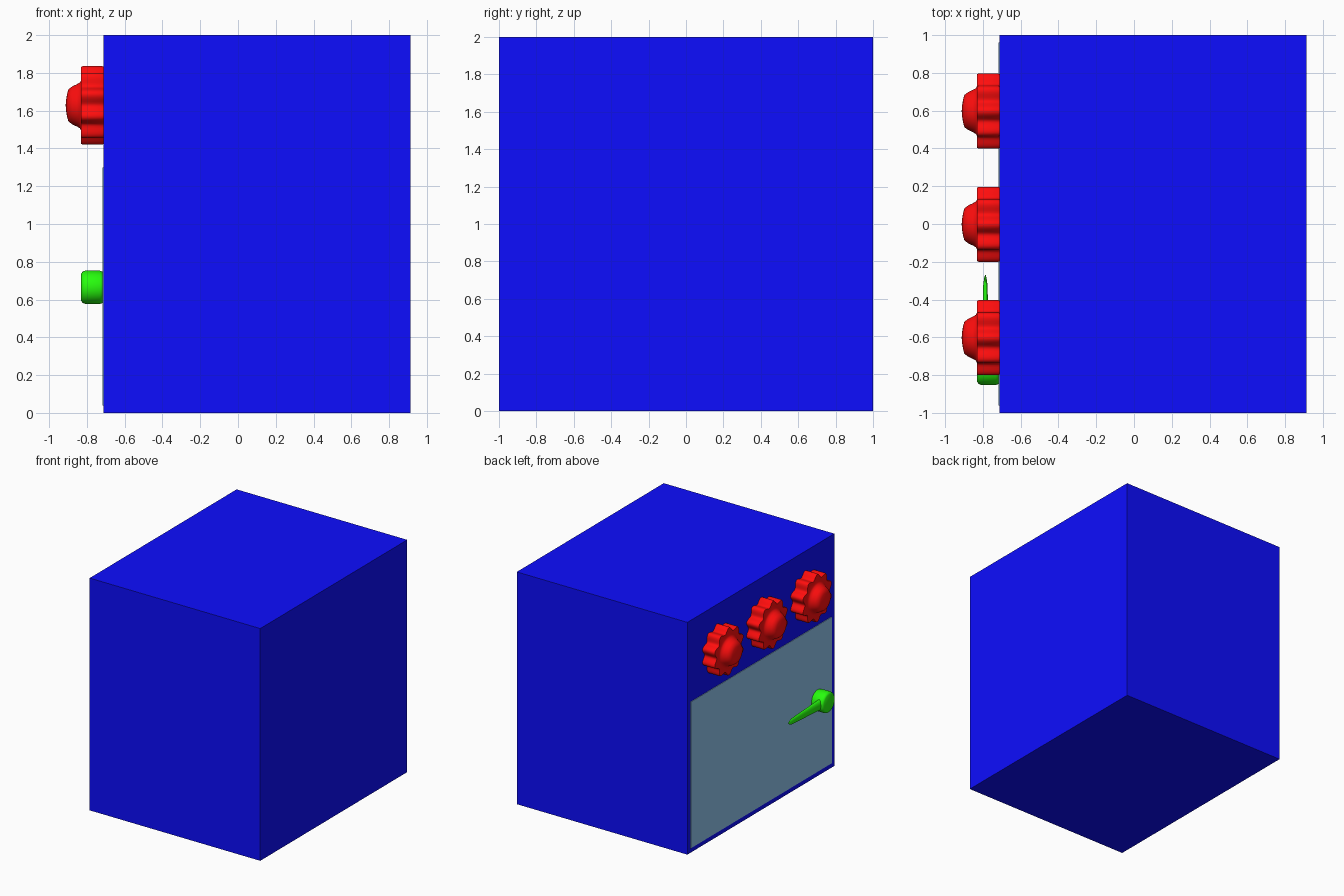
import bpy, bmesh, math

if "Cube" in bpy.data.objects:
    bpy.data.objects.remove(bpy.data.objects["Cube"])


def material(name, rgb):
    m = bpy.data.materials.new(name)
    m.diffuse_color = (*rgb, 1)
    m.use_nodes = True
    m.node_tree.nodes["Principled BSDF"].inputs["Base Color"].default_value = m.diffuse_color
    return m


BLUE = material("blue", (0.004, 0.004, 1.0))
RED = material("red", (1.0, 0.004, 0.004))
GREEN = material("green", (0.02, 0.98, 0.004))
SLATE = material("slate", (0.29, 0.57, 0.88))
FACE = -0.713   # x of the oven's working face


def box(name, lo, hi, mat):
    bpy.ops.mesh.primitive_cube_add(size=1, location=[(a + b) / 2 for a, b in zip(lo, hi)])
    ob = bpy.context.object
    ob.name = name
    ob.scale = [b - a for a, b in zip(lo, hi)]
    ob.data.materials.append(mat)
    return ob


def loft(name, rings, mat, location=(0, 0, 0)):
    """Skin a list of closed rings and cap both ends."""
    bm = bmesh.new()
    vs = [[bm.verts.new(p) for p in ring] for ring in rings]
    n = len(vs[0])
    for a, b in zip(vs, vs[1:]):
        for i in range(n):
            j = (i + 1) % n
            bm.faces.new((a[i], a[j], b[j], b[i]))
    bm.faces.new(vs[0])
    bm.faces.new(vs[-1])
    bmesh.ops.recalc_face_normals(bm, faces=bm.faces)
    me = bpy.data.meshes.new(name)
    bm.to_mesh(me)
    bm.free()
    ob = bpy.data.objects.new(name, me)
    bpy.context.collection.objects.link(ob)
    ob.location = location
    me.materials.append(mat)
    bpy.ops.object.select_all(action='DESELECT')
    ob.select_set(True)
    bpy.context.view_layer.objects.active = ob
    bpy.ops.object.shade_smooth_by_angle(angle=math.radians(40))
    return ob


def turned(profile, n, lobes=10):
    """Rings about x from (depth, radius, lobe depth)."""
    return [[(-d, (r - w * math.cos(lobes * t)) * math.cos(t),
              (r - w * math.cos(lobes * t)) * math.sin(t))
             for t in (2 * math.pi * i / n for i in range(n))]
            for d, r, w in profile]


# Cabinet and door panel
box("cabinet", (FACE, -1, 0), (0.912, 1, 2), BLUE)
box("door", (FACE - 0.005, -0.96, 0.04), (FACE + 0.02, 0.96, 1.3), SLATE)

# Scalloped control knobs with raised domes
knob = [(0, 0.187, 0.018), (0.006, 0.190, 0.018), (0.110, 0.190, 0.018),
        (0.117, 0.186, 0.018), (0.117, 0.135, 0), (0.124, 0.121, 0),
        (0.140, 0.112, 0), (0.165, 0.100, 0), (0.185, 0.085, 0),
        (0.192, 0.060, 0), (0.197, 0.030, 0), (0.199, 0.005, 0)]
for i, y in enumerate((-0.602, -0.002, 0.598)):
    loft(f"knob_{i + 1}", turned(knob, 120), RED, (FACE, y, 1.628))

# Door handle: rounded hub and tapering lever
hub = [(0, 0.076, 0), (0.006, 0.084, 0), (0.018, 0.088, 0), (0.096, 0.088, 0),
       (0.110, 0.083, 0), (0.117, 0.072, 0)]
loft("handle_hub", turned(hub, 48), GREEN, (FACE, -0.764, 0.665))
lever = [(0, 0.028, 0.048), (0.1, 0.023, 0.043), (0.2, 0.018, 0.038),
         (0.35, 0.014, 0.031), (0.44, 0.011, 0.026), (0.475, 0.006, 0.017),
         (0.49, 0.002, 0.006)]
loft("handle_lever",
     [[(hx * math.cos(2 * math.pi * i / 24), y, hz * math.sin(2 * math.pi * i / 24))
       for i in range(24)] for y, hx, hz in lever],
     GREEN, (-0.787, -0.76, 0.665))
